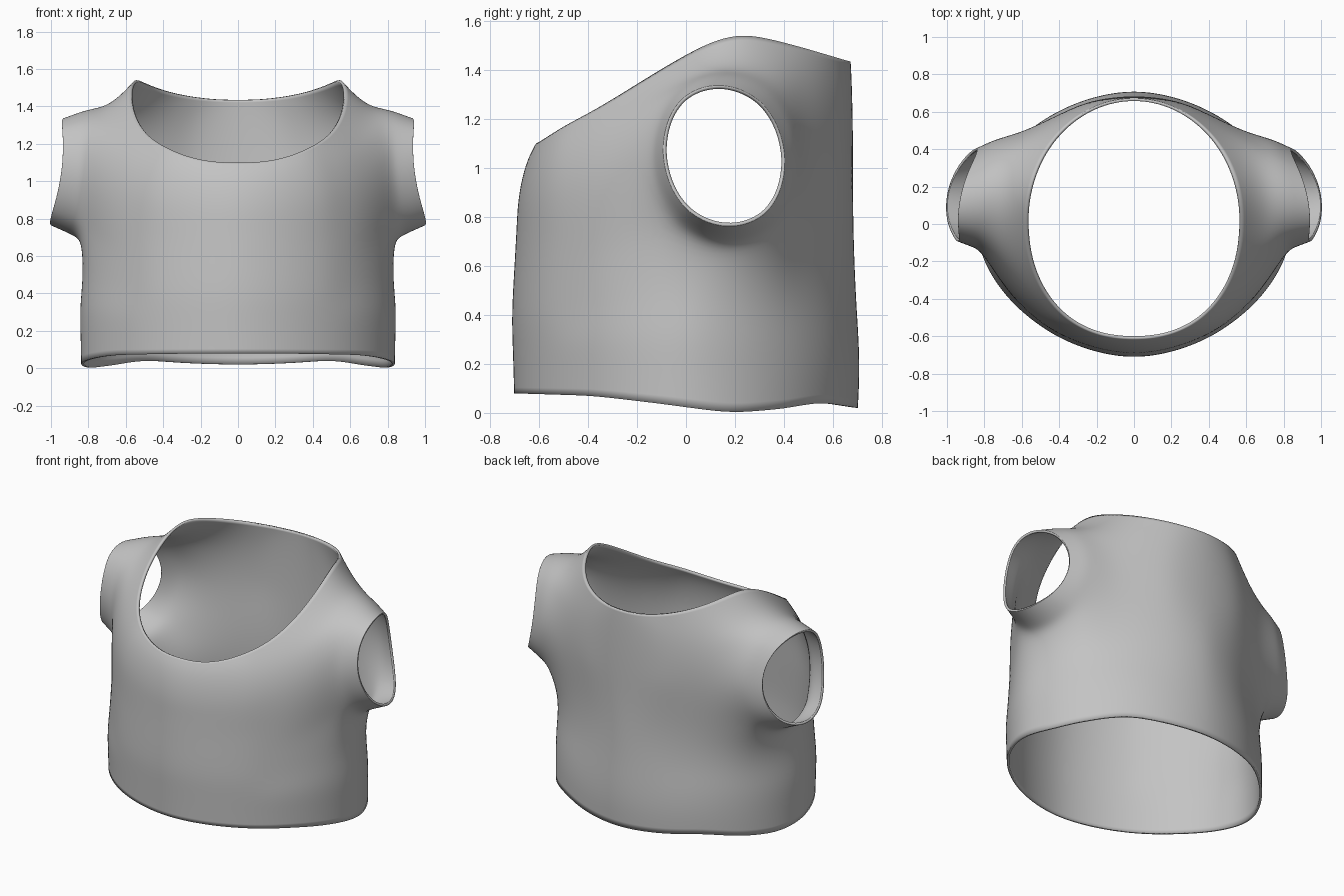
import bpy, bmesh
from math import sin, cos, pi, radians, atan2, copysign

cube = bpy.data.objects.get("Cube")
if cube:
    bpy.data.objects.remove(cube)

COLS, LOWER, YOKE = 20, 7, 5            # half-body columns, rows below and in the yoke
ROWS = LOWER + YOKE
C0, C1, R0, R1 = 8, 14, 5, 9            # armhole window in the grid

# Heights by depth
NECK_Z = [(-.61, 1.10), (-.5, 1.17), (-.35, 1.25), (-.1, 1.405), (.1, 1.52),
          (.25, 1.55), (.45, 1.50), (.67, 1.435)]
HEM_Z = [(-.7, .08), (-.4, .07), (-.1, .035), (.2, 0), (.4, .015), (.55, .045), (.7, .02)]
YOKE_Z = [(-.7, .75), (0, 1.05), (.7, 1.0)]
# Half width, depths and corner pinch by height
SIDE_X = [(.1, .842), (.3, .85), (.7, .835)]
FRONT_Y = [(.1, .705), (.4, .715), (.75, .695)]
BACK_Y = [(.05, .705), (.2, .715), (.5, .695), (.8, .685)]
BACK_PINCH = [(.1, 1.07), (.65, 1.18), (1.0, 1.0)]
FRONT_PINCH = 1.09


def interp(table, v):
    """Piecewise linear lookup."""
    if v <= table[0][0]:
        return table[0][1]
    for (a, p), (b, q) in zip(table, table[1:]):
        if v <= b:
            return p + (q - p) * (v - a) / (b - a)
    return table[-1][1]


def power(v, e):
    return copysign(abs(v) ** e, v)


def body_point(col, row):
    a = -pi / 2 + pi * col / COLS
    c, s = max(cos(a), 0), sin(a)
    if col in (0, COLS):
        c = 0
    e = .89 if s < 0 else 1
    nx, ny = .575 * power(c, e), .03 + .645 * power(s, e)
    hem, yoke, neck = interp(HEM_Z, .7 * s), interp(YOKE_Z, .7 * s), interp(NECK_Z, ny)
    z = hem + (yoke - hem) * min(row / LOWER, 1)
    pinch = FRONT_PINCH if s < 0 else interp(BACK_PINCH, z)
    bx = interp(SIDE_X, z) * power(c, pinch)
    by = interp(FRONT_Y if s < 0 else BACK_Y, z) * power(s, pinch)
    if row <= LOWER:
        return bx, by, z
    t = (row - LOWER) / YOKE
    w = 1 - cos(t * pi / 2)
    z = yoke + (neck - yoke) * (sin(t * pi / 2) + t) / 2
    return bx + (nx - bx) * w, by + (ny - by) * w, z


def armhole_point(p):
    c, s = cos(p), sin(p)
    return .76 - .06 * c + .04 * s * s - .025 * s, .165 + .315 * c, 1.04 + .36 * s


def cuff_point(p):
    c, s = cos(p), sin(p)
    return (.8875 - .0525 * c + .0775 * s * s - .035 * s,
            .155 + .257 * c - .012 * s, 1.05 + .292 * s - .012 * c)


# Torso half, with a window left open for the arm
bm = bmesh.new()
grid = {}
for c in range(COLS + 1):
    for r in range(ROWS + 1):
        if not (C0 < c < C1 and R0 < r < R1):
            grid[c, r] = bm.verts.new(body_point(c, r))
for c in range(COLS):
    for r in range(ROWS):
        if not (C0 <= c < C1 and R0 <= r < R1):
            bm.faces.new([grid[c, r], grid[c + 1, r], grid[c + 1, r + 1], grid[c, r + 1]])

# Round the armhole
loop = ([(c, R0) for c in range(C0, C1)] + [(C1, r) for r in range(R0, R1)]
        + [(c, R1) for c in range(C1, C0, -1)] + [(C0, r) for r in range(R1, R0, -1)])
angles = [atan2((r - (R0 + R1) / 2) / (R1 - R0), (c - (C0 + C1) / 2) / (C1 - C0))
          for c, r in loop]
for key, p in zip(loop, angles):
    grid[key].co = armhole_point(p)

# Short sleeve from armhole to cuff
soft = [grid[k] for k in loop]
previous = soft
for t in (.33, .67, .95, 1):
    ring = []
    for p in angles:
        a, b = armhole_point(p), cuff_point(p)
        ring.append(bm.verts.new([i + (j - i) * t for i, j in zip(a, b)]))
    n = len(ring)
    for i in range(n):
        j = (i + 1) % n
        bm.faces.new([previous[i], previous[j], ring[j], ring[i]])
    previous = ring

# Relax the cloth around the armhole, then soften the join itself
around = [v for (c, r), v in grid.items()
          if C0 - 3 <= c <= C1 + 3 and 2 < r < ROWS and (c, r) not in loop]
for verts, repeats in ((around, 4), (soft, 1)):
    for _ in range(repeats):
        bmesh.ops.smooth_vert(bm, verts=verts, factor=.5,
                              use_axis_x=True, use_axis_y=True, use_axis_z=True)

bmesh.ops.recalc_face_normals(bm, faces=bm.faces)
front = min(bm.faces, key=lambda f: f.calc_center_median().y)
if front.normal.y > 0:
    bmesh.ops.reverse_faces(bm, faces=bm.faces)
mesh = bpy.data.meshes.new("shirt")
bm.to_mesh(mesh)
bm.free()
shirt = bpy.data.objects.new("shirt", mesh)
bpy.context.collection.objects.link(shirt)

# Grey cloth
cloth = bpy.data.materials.new("grey cloth")
cloth.use_nodes = True
colour = (.55, .55, .55, 1)
cloth.diffuse_color = colour
cloth.node_tree.nodes["Principled BSDF"].inputs["Base Color"].default_value = colour
mesh.materials.append(cloth)

# Mirror, round off and give the cloth a thin edge
mirror = shirt.modifiers.new("mirror", 'MIRROR')
mirror.use_clip = True
smooth = shirt.modifiers.new("smooth", 'SUBSURF')
smooth.levels = smooth.render_levels = 2
thick = shirt.modifiers.new("thickness", 'SOLIDIFY')
thick.thickness = .015
thick.offset = -1

bpy.context.view_layer.objects.active = shirt
shirt.select_set(True)
bpy.ops.object.shade_smooth_by_angle(angle=radians(50))
